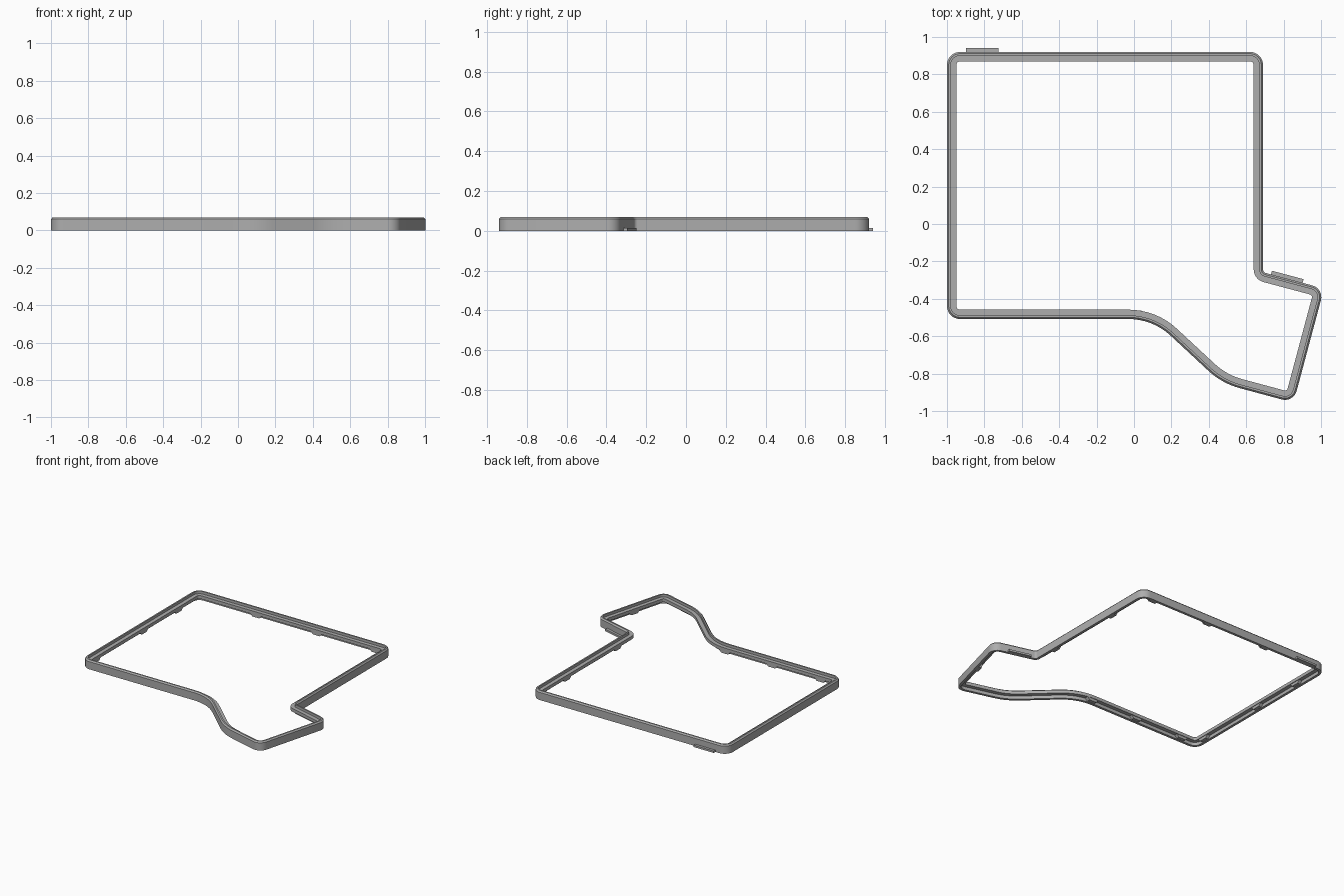
import bpy, bmesh, math
from mathutils import Vector, Matrix

cube = bpy.data.objects.get("Cube")
if cube:
    bpy.data.objects.remove(cube, do_unlink=True)

grey = bpy.data.materials.new("plain grey")
grey.use_nodes = True
color = (0.42, 0.42, 0.42, 1)
grey.diffuse_color = color
grey.node_tree.nodes["Principled BSDF"].inputs["Base Color"].default_value = color

# Outer outline, clockwise from above: corner x, y and fillet radius
CORNERS = [(-1, 0.92, 0.07), (0.69, 0.92, 0.07), (0.69, -0.258, 0.02),
           (1.016, -0.345, 0.065), (0.853, -0.955, 0.065), (0.47, -0.852, 0.4),
           (0.10, -0.508, 0.33), (-1, -0.508, 0.07)]
# Wall section: inward distance and height, with a rim step and an inner ledge
SECTION = [(0, 0), (0, 0.06), (0.009, 0.07), (0.02, 0.07), (0.02, 0.05),
           (0.05, 0.05), (0.05, 0.025), (0.02, 0.025), (0.02, 0)]
STEPS = 9


def inward(d):
    return Vector((d.y, -d.x))


def rounded_outline():
    """Points of the filleted outline, each with its inward normal."""
    out = []
    n = len(CORNERS)
    for i, (x, y, r) in enumerate(CORNERS):
        p = Vector((x, y))
        a = (p - Vector(CORNERS[i - 1][:2])).normalized()
        b = (Vector(CORNERS[(i + 1) % n][:2]) - p).normalized()
        turn = math.atan2(a.x * b.y - a.y * b.x, a.dot(b))
        side = 1 if turn < 0 else -1
        start = p - a * r * math.tan(abs(turn) / 2)
        center = start + inward(a) * r * side
        for k in range(STEPS):
            nrm = inward(a)
            nrm.rotate(Matrix.Rotation(turn * k / (STEPS - 1), 2))
            out.append((center - nrm * r * side, nrm))
    return out


def finish(name, bm):
    bmesh.ops.recalc_face_normals(bm, faces=bm.faces[:])
    mesh = bpy.data.meshes.new(name)
    bm.to_mesh(mesh)
    bm.free()
    mesh.materials.append(grey)
    ob = bpy.data.objects.new(name, mesh)
    bpy.context.collection.objects.link(ob)
    return ob


# Frame wall swept around the outline
bm = bmesh.new()
rings = [[bm.verts.new((*(p + nrm * d), z)) for d, z in SECTION]
         for p, nrm in rounded_outline()]
for i, ring in enumerate(rings):
    prev = rings[i - 1]
    for j in range(len(SECTION)):
        bm.faces.new((prev[j - 1], prev[j], ring[j], ring[j - 1]))
frame = finish("frame_wall", bm)
bpy.context.view_layer.objects.active = frame
frame.select_set(True)
bpy.ops.object.shade_smooth_by_angle(angle=math.radians(30))
frame.select_set(False)


def block(name, edge, t, length, near, far, z0, z1, taper):
    """Bar along outline edge number edge, centred at fraction t."""
    a = Vector(CORNERS[edge][:2])
    b = Vector(CORNERS[(edge + 1) % len(CORNERS)][:2])
    along = (b - a).normalized()
    mid = a.lerp(b, t)
    bm = bmesh.new()
    for v in bmesh.ops.create_cube(bm, size=1)["verts"]:
        s, d, z = v.co
        cut = taper if z < 0 else 0
        p = mid + along * s * (length - 2 * cut) + inward(along) * (near if d < 0 else far)
        v.co = (*p, z0 if z < 0 else z1)
    return finish(name, bm)


# Outside lips at the foot of the back wall and the angled wall
for name, edge, t in (("back_lip", 0, 0.112), ("side_lip", 2, 0.39)):
    block(name, edge, t, 0.175, -0.02, 0.005, 0, 0.015, 0)

# Snap tabs hanging under the inner ledge
TABS = {0: (0.32, 0.63, 0.93), 1: (0.32, 0.85), 3: (0.5,),
        6: (0.1, 0.47, 0.85), 7: (0.09, 0.5, 0.8)}
for edge, places in TABS.items():
    for k, t in enumerate(places):
        block(f"snap_tab_{edge}_{k + 1}", edge, t, 0.1, 0.015, 0.045, 0.004, 0.026, 0.02)
